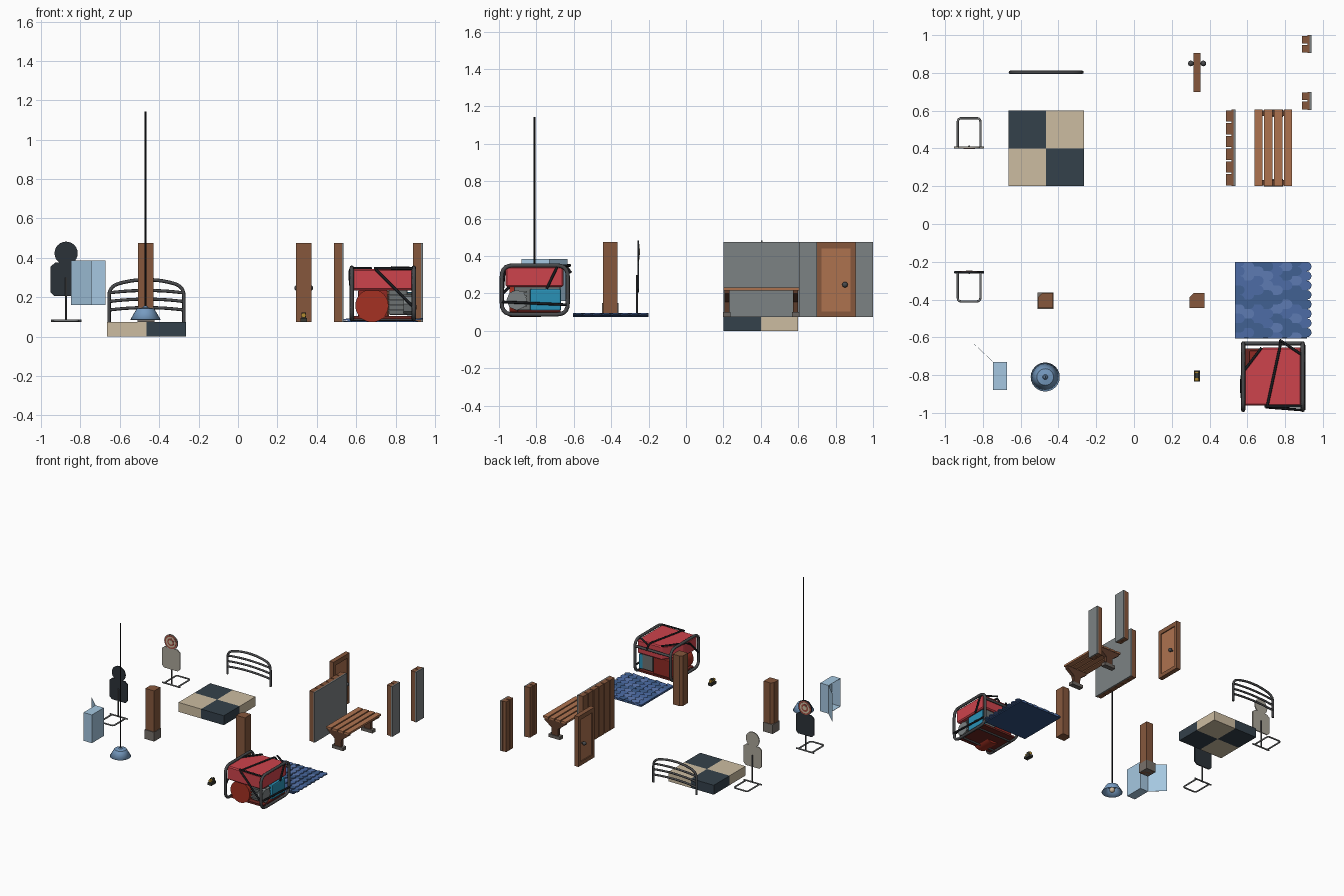
import bpy, bmesh, math, random
from mathutils import Vector

if "Cube" in bpy.data.objects:
    bpy.data.objects.remove(bpy.data.objects["Cube"])
random.seed(4)
MATS = {}

def mat(h, a=1.0):
    if h not in MATS:
        m = bpy.data.materials.new("paint_" + h)
        c = [(int(h[i:i + 2], 16) / 255) ** 2.2 for i in (0, 2, 4)]
        m.diffuse_color = (*c, a)
        m.use_nodes = True
        m.node_tree.nodes["Principled BSDF"].inputs["Base Color"].default_value = m.diffuse_color
        MATS[h] = m
    return MATS[h]

def finish(name, bm, col, smooth=False, a=1.0):
    bmesh.ops.recalc_face_normals(bm, faces=bm.faces)
    me = bpy.data.meshes.new(name)
    bm.to_mesh(me)
    bm.free()
    for c in ([col] if isinstance(col, str) else col):
        me.materials.append(mat(c, a))
    ob = bpy.data.objects.new(name, me)
    bpy.context.collection.objects.link(ob)
    if smooth:
        bpy.context.view_layer.objects.active = ob
        ob.select_set(True)
        bpy.ops.object.shade_smooth_by_angle(angle=math.radians(35))
        ob.select_set(False)
    return ob

def add_prism(bm, pts, vec, mi=0):
    f = bm.faces.new([bm.verts.new(p) for p in pts])
    f.material_index = mi
    r = bmesh.ops.extrude_face_region(bm, geom=[f], use_keep_orig=True)["geom"]
    bmesh.ops.translate(bm, verts=[g for g in r if isinstance(g, bmesh.types.BMVert)], vec=vec)
    for g in r:
        if isinstance(g, bmesh.types.BMFace):
            for e in g.edges:
                for k in e.link_faces:
                    k.material_index = mi

def prism(name, pts, vec, col, smooth=False, a=1.0):
    bm = bmesh.new()
    add_prism(bm, pts, vec)
    return finish(name, bm, col, smooth, a)

def box(name, x0, x1, y0, y1, z0, z1, col, a=1.0, bevel=0):
    ob = prism(name, [(x0, y0, z0), (x1, y0, z0), (x1, y1, z0), (x0, y1, z0)], (0, 0, z1 - z0), col, a=a)
    if bevel:
        m = ob.modifiers.new("bevel", "BEVEL")
        m.width, m.segments = bevel, 2
    return ob

def rod(name, p, q, r, col, n=24):
    # straight cylinder between two points
    p, q = Vector(p), Vector(q)
    rot = (q - p).to_track_quat('Z', 'Y')
    ring = [p + rot @ Vector((r * math.cos(t), r * math.sin(t), 0)) for t in [math.tau * i / n for i in range(n)]]
    return prism(name, ring, q - p, col, n > 10)

def ball(name, c, r, col):
    bm = bmesh.new()
    bmesh.ops.create_uvsphere(bm, u_segments=16, v_segments=10, radius=r)
    bmesh.ops.translate(bm, verts=bm.verts, vec=c)
    return finish(name, bm, col, True)

def fillet(pts, r, cyclic=False, n=5):
    pts, out = [Vector(p) for p in pts], []
    for i, p in enumerate(pts):
        if not cyclic and i in (0, len(pts) - 1):
            out.append(p)
            continue
        a, b = pts[i - 1] - p, pts[(i + 1) % len(pts)] - p
        a, b = a.normalized() * min(r, a.length / 2), b.normalized() * min(r, b.length / 2)
        out += [p + a * (1 - t) ** 2 + b * t ** 2 for t in [k / n for k in range(n + 1)]]
    return out

def tube(name, pts, r, col, cyclic=False):
    cu = bpy.data.curves.new(name, "CURVE")
    cu.dimensions, cu.bevel_depth, cu.bevel_resolution, cu.use_fill_caps = "3D", r, 2, True
    s = cu.splines.new("POLY")
    s.points.add(len(pts) - 1)
    for q, p in zip(s.points, pts):
        q.co = (*p, 1)
    s.use_cyclic_u = cyclic
    cu.materials.append(mat(col))
    ob = bpy.data.objects.new(name, cu)
    bpy.context.collection.objects.link(ob)

G = 0.075                      # common floor level
WOOD, LIGHT, DARK, GREY, STEEL = "85583F", "AC7250", "5E3F30", "7B8182", "4A4B4D"
BLACK, NAVY, SAND, GLASS, RED = "1F2124", "37434C", "CBBBA0", "A4C6E0", "CC454D"

# checkered mattress
for x, y, c in ((-.665, .4, NAVY), (-.465, .4, SAND), (-.665, .2, SAND), (-.465, .2, NAVY)):
    box("mattress_block", x, x + .2, y, y + .2, 0, G, c)

# headboard
cx, hy = -.465, .803
tube("headboard_arch", fillet([(cx - .19, hy, G), (cx - .19, hy, .255), (cx - .09, hy, .283), (cx, hy, .29),
     (cx + .09, hy, .283), (cx + .19, hy, .255), (cx + .19, hy, G)], .05), .009, STEEL)
for z in (.135, .178, .222):
    tube("headboard_rail", [(cx + .187 * k / 5, hy, z + .012 * (1 - (k / 5) ** 2)) for k in range(-5, 6)], .008, STEEL)

# two practice targets facing each other
half = [(.02, .375), (.055, .375), (.08, .355), (.08, .225), (.06, .205)]
for y, d, c in ((.405, 1, "A9A498"), (-.255, -1, "2F353B")):
    x = -.873
    prism("target_body", [(x + p, y - .004, z) for p, z in half] + [(x - p, y - .004, z) for p, z in half[::-1]], (0, .008, 0), c)
    rod("target_head", (x, y - .004, .423), (x, y + .004, .423), .059, c)
    for k, (r, rc) in enumerate(((.054, "A04F44"), (.042, SAND), (.03, "A04F44"), (.017, SAND))):
        rod("target_ring", (x, y, .423), (x, y - d * (.005 + .001 * k), .423), r, rc)
    rod("target_pole", (x, y + d * .006, G + .005), (x, y + d * .006, .3), .005, STEEL, 8)
    f = [(x - .06, y, G + .006), (x - .06, y + d * .155, G + .006), (x + .06, y + d * .155, G + .006), (x + .06, y, G + .006)]
    tube("target_base", fillet(f, .02), .006, "77797A")
    rod("target_base_bar", (x - .078, y, G + .006), (x + .078, y, G + .006), .006, "77797A", 8)

# glass cabinet with open door and hanging keys
x0, x1, y0, y1, z0, z1, t = -.747, -.673, -.88, -.73, .16, .385, .002
for n, b in (("back", (x1 - t, x1, y0, y1, z0, z1)), ("side_a", (x0, x1, y0, y0 + t, z0, z1)),
             ("side_b", (x0, x1, y1 - t, y1, z0, z1)), ("top", (x0, x1, y0, y1, z1 - t, z1)), ("bottom", (x0, x1, y0, y1, z0, z0 + t))):
    box("cabinet_" + n, *b, GLASS, a=.75)
prism("cabinet_door", [(x0, y1, z0), (x0 - .101, y1 + .095, z0), (x0 - .101, y1 + .095, z1), (x0, y1, z1)], (.001, .001, 0), GLASS, a=.75)
for y, z, l in ((-.83, .33, .06), (-.805, .30, .05), (-.78, .32, .07)):
    box("cabinet_key", x1 - .012, x1 - .006, y, y + .012, z - l, z, "8A7A4A")

# hanging lamp
lx, ly = -.47, -.81
bm = bmesh.new()
prof = [(.077, .086), (.05, .132), (.044, .142), (.014, .147), (.009, .155), (0, .156)]
vs = [bm.verts.new((r, 0, z)) for r, z in prof]
es = [bm.edges.new(e) for e in zip(vs, vs[1:])]
bmesh.ops.spin(bm, geom=vs + es, axis=(0, 0, 1), cent=(0, 0, 0), angle=math.tau, steps=24)
bmesh.ops.remove_doubles(bm, verts=bm.verts, dist=1e-4)
bmesh.ops.translate(bm, verts=bm.verts, vec=(lx, ly, 0))
finish("lamp_shade", bm, "7599BF", True).modifiers.new("thickness", "SOLIDIFY").thickness = .003
ball("lamp_bulb", (lx, ly, .106), .021, "C9B49A")
rod("lamp_cord", (lx, ly, .14), (lx, ly, 1.143), .005, BLACK, 8)

# square posts, one with a concrete footing
for x, foot in ((-.468, 1), (.334, 0)):
    y, h, c = -.405, .039, .02
    prism("post", [(x - h, y - h, G), (x + h, y - h, G), (x + h, y + h, G), (x - h + c, y + h, G), (x - h, y + h - c, G)], (0, 0, .4), WOOD)
    if foot:
        box("post_footing", x - .043, x + .043, y - .045, y + .043, G, .148, "77706A")

# door leaf with frame, panel and knobs
dx = .334
for b in ((.70, .725, G, .475), (.88, .905, G, .475), (.725, .88, .44, .475), (.725, .88, G, .105)):
    box("door_frame", dx - .018, dx + .018, *b, WOOD)
box("door_panel", dx - .010, dx + .010, .72, .885, .10, .445, LIGHT)
for s in (-1, 1):
    rod("door_knob_stem", (dx, .85, .247), (dx + s * .03, .85, .247), .006, STEEL, 12)
    ball("door_knob", (dx + s * .033, .85, .247), .015, STEEL)

# plank walls: grey facing on +x, separate boards on -x
for x, y0, y1, n in ((.487, .2, .605, 6), (.889, .905, 1.0, 2), (.889, .603, .70, 2)):
    box("wall_facing", x + .04, x + .05, y0, y1, G, .475, GREY)
    box("wall_core", x + .03, x + .04, y0, y1, G, .475, WOOD)
    w = (y1 - y0) / n
    for i in range(n):
        box("wall_plank", x, x + .03, y0 + i * w + .004, y0 + (i + 1) * w - .004, G, .475, WOOD)

# slatted bench
for i in range(4):
    box("bench_slat", .637 + i * .0525, .68 + i * .0525, .2, .605, .216, .231, LIGHT)
leg = [(.09, .216), (.09, .20), (.03, .155), (.028, .10)]
for y in (.205, .573):
    prism("bench_leg", [(.738 + p, y, z) for p, z in leg] + [(.738 - p, y, z) for p, z in leg[::-1]], (0, .027, 0), DARK)
    box("bench_foot", .688, .788, y - .006, y + .033, G, .10, "6B6560")

# blue scalloped roof tiles
bm = bmesh.new()
for i in range(8):
    tip = .535 + .405 * (i + 1) / 8
    for j in range(-1, 9):
        yc = -.6 + .05 * (j + (.5 if i % 2 else 1))
        if yc < -.601 or yc > -.199:
            continue
        arc = [(.025 * math.cos(a), .025 * math.sin(a)) for a in [math.pi * k / 6 - math.pi / 2 for k in range(7)]]
        pts = [(max(tip - .08, .535), -.025)] + [(tip - .025 + p, q) for p, q in arc] + [(max(tip - .08, .535), .025)]
        pts = [(p, min(-.2, max(-.605, yc + q)), .087 - (tip - p) * .13) for p, q in pts]
        add_prism(bm, pts, (0, 0, .008), random.randrange(3))
finish("roof_tiles", bm, ["4D6BA3", "42608F", "5C78AF"])
box("roof_backing", .535, .915, -.605, -.2, .073, .08, "34507E")

# generator: tube frame
for x in (.578, .893):
    tube("generator_frame", fillet([(x, y, z) for y, z in ((-.985, .088), (-.985, .35), (-.632, .35), (-.632, .088))], .06, True), .011, STEEL, True)
for y, z in ((-.632, .30), (-.90, .09), (-.72, .09)):
    rod("generator_crossbar", (.578, y, z), (.893, y, z), .01, STEEL, 12)
# tank, housing, engine
prism("generator_tank", [(.572, -.96, .235), (.888, -.965, .235), (.888, -.655, .235), (.675, -.655, .235), (.572, -.79, .235)], (0, 0, .108), RED).modifiers.new("bevel", "BEVEL").width = .008
box("generator_housing", .61, .76, -.90, -.67, .10, .235, "8E2E28", bevel=.006)
rod("generator_starter_drum", (.68, -.945, .157), (.68, -.80, .157), .084, "A33427", 32)
box("engine_block", .765, .86, -.92, -.67, .11, .24, "6C7070", bevel=.008)
for k in range(4):
    box("engine_fin", .762, .882, -.93, -.85, .13 + .025 * k, .138 + .025 * k, GREY)
rod("engine_cover", (.84, -.905, .165), (.882, -.905, .165), .055, GREY, 8)
box("engine_air_filter", .85, .888, -.835, -.668, .108, .225, "2E90B5", bevel=.008)
box("generator_base", .59, .88, -.94, -.66, .088, .103, "6B2A25")
# black straps
for p in ([(.705, -.965, .345), (.775, -.64, .347), (.775, -.615, .31)],
          [(.78, -.62, .35), (.885, -.69, .347)],
          [(.69, -.965, .347), (.89, -.965, .345)],
          [(.70, -.97, .34), (.89, -.985, .15)],
          [(.675, -.655, .347), (.572, -.79, .346), (.566, -.86, .32), (.578, -.98, .2)],
          [(.90, -.985, .155), (.90, -.64, .14)],
          [(.893, -.745, .225), (.893, -.69, .34)]):
    tube("generator_strap", fillet(p, .03), .007, BLACK)

# small padlock-like block
box("small_block", .317, .35, -.835, -.775, G, .095, "3A3B36")
rod("small_block_barrel", (.333, -.83, .108), (.333, -.78, .108), .012, "B08A34", 12)
box("small_block_top", .322, .345, -.815, -.79, .095, .121, "3A3B36")
